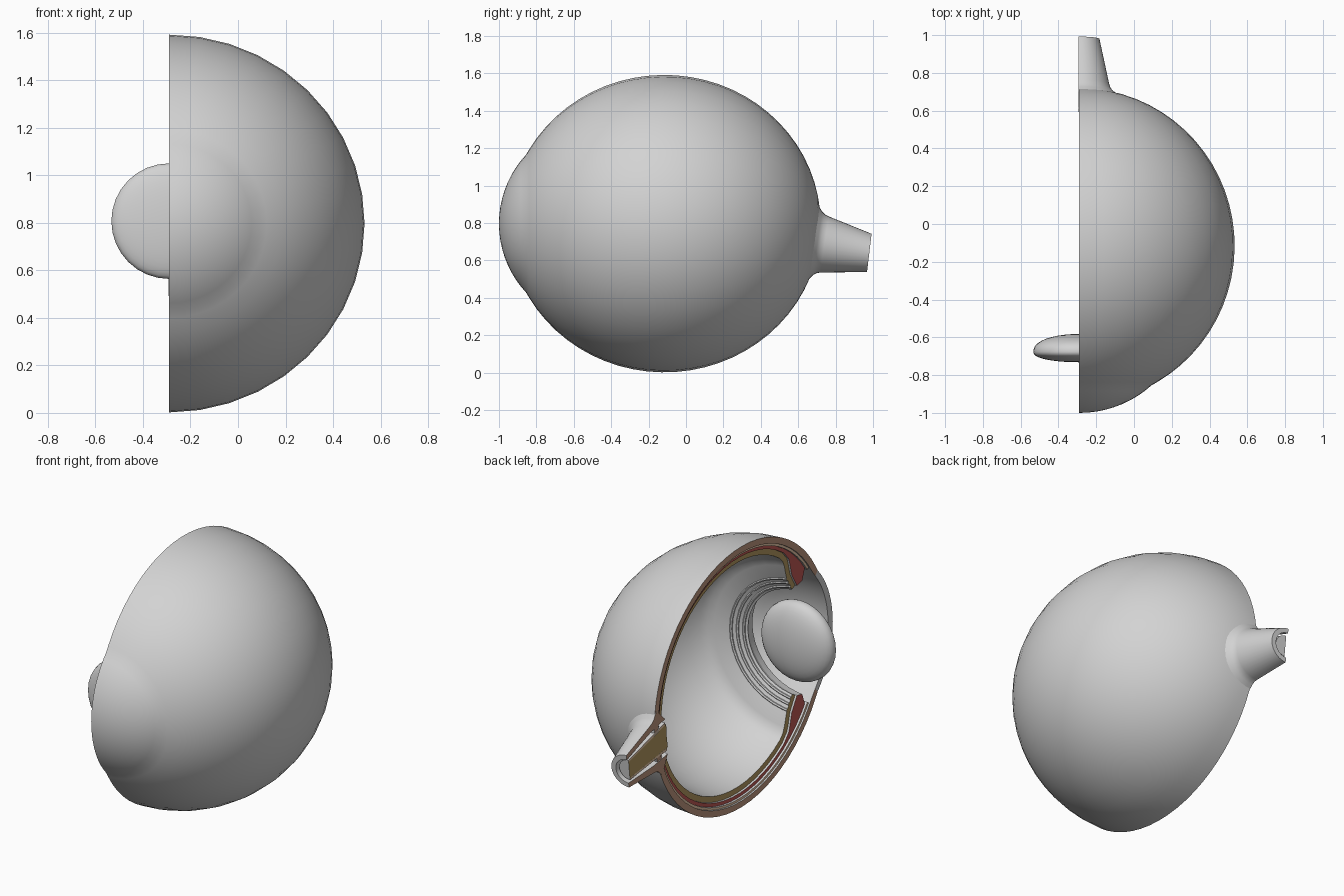
import bpy, bmesh, math

if "Cube" in bpy.data.objects:
    bpy.data.objects.remove(bpy.data.objects["Cube"], do_unlink=True)

CUT_X, AXIS_Z, GLOBE_Y = -0.29, 0.797, -0.115   # cutting plane and globe centre
WIDE, LONG = 1.035, 1.05                        # globe is wider and longer than tall
RADIUS = 0.795


def material(name, rgb):
    m = bpy.data.materials.new(name)
    m.use_nodes = True
    m.diffuse_color = (*rgb, 1)
    m.node_tree.nodes["Principled BSDF"].inputs["Base Color"].default_value = (*rgb, 1)
    return m


GREY = material("surface grey", (0.65, 0.65, 0.65))
BROWN = material("outer wall brown", (0.52, 0.31, 0.21))
TAN = material("pale tan", (0.95, 0.68, 0.47))
RED = material("vessel red", (0.52, 0.1, 0.09))
OLIVE = material("inner wall olive", (0.46, 0.32, 0.12))


def arc(radius, start, end, n):
    """Points (y, r) on the globe; angle is measured from the back."""
    pts = []
    for i in range(n + 1):
        a = math.radians(start + (end - start) * i / n)
        pts.append((GLOBE_Y + LONG * radius * math.cos(a), radius * math.sin(a)))
    return pts


def finish(name, bm, mats):
    bmesh.ops.remove_doubles(bm, verts=bm.verts, dist=1e-5)
    bmesh.ops.recalc_face_normals(bm, faces=bm.faces)
    me = bpy.data.meshes.new(name)
    bm.to_mesh(me)
    bm.free()
    ob = bpy.data.objects.new(name, me)
    bpy.context.collection.objects.link(ob)
    for m in mats:
        me.materials.append(m)
    bpy.ops.object.select_all(action='DESELECT')
    ob.select_set(True)
    bpy.context.view_layer.objects.active = ob
    bpy.ops.object.shade_smooth_by_angle(angle=math.radians(32))


def globe_place(y, r, a):
    return (CUT_X + WIDE * r * math.cos(a), y, AXIS_Z + r * math.sin(a))


def nerve_place(y, r, a):
    # The nerve slopes down; its root follows the globe and its end is slanted
    dx, dz = 1.08 * r * math.cos(a), r * math.sin(a)
    z = 0.69 - 0.19 * (y - 0.72) + dz
    if y > 0.9:
        y += 0.12 * dz
    else:
        bulge = RADIUS ** 2 - (dx / WIDE) ** 2 - (z - AXIS_Z) ** 2
        y += GLOBE_Y + LONG * math.sqrt(bulge) - 0.7
    return (CUT_X - 0.003 + dx, y, z)


def half_shell(name, outer, inner, cut_mat, place=globe_place, recess=0.0, grey_from=999):
    """Half revolution of the band between two matching profiles, capped on the cut.
    Cap faces from index grey_from on stay grey; recess sets the cut back."""
    bm = bmesh.new()
    steps = 20
    profile = outer + inner[::-1]
    n, k = len(profile), len(outer)
    rings = []
    for s in range(steps + 1):
        a = math.pi * (s / steps - 0.5)
        ring = []
        for y, r in profile:
            x, py, z = place(y, r, a)
            ring.append(bm.verts.new((max(x, CUT_X - 0.003 + recess), py, z)))
        rings.append(ring)
    for s in range(steps):
        for i in range(n):
            j = (i + 1) % n
            bm.faces.new((rings[s][i], rings[s][j], rings[s + 1][j], rings[s + 1][i]))
    for ring in (rings[0], rings[-1]):
        for i in range(k - 1):
            f = bm.faces.new((ring[i], ring[i + 1], ring[n - 2 - i], ring[n - 1 - i]))
            f.material_index = 1 if i < grey_from else 0
    finish(name, bm, [GREY, cut_mat])


# Outer wall running on into the clear front dome
R, n = 0.542, 9
dome, dome_inner = [], []
for i in range(n + 1):
    a = math.radians(43) * (1 - i / n)
    y, r = -1.0 + R * (1 - math.cos(a)), R * math.sin(a)
    dome.append((y, r))
    dome_inner.append((-0.955 + (y + 1.0) * 0.85, r * 0.93))
half_shell("outer_wall_and_front_dome", arc(RADIUS, 0, 150, 28) + dome,
           arc(0.757, 0, 149, 28) + dome_inner, BROWN, grey_from=29)

# Pale layer beneath the outer wall
half_shell("pale_layer", arc(0.757, 0, 147, 26), arc(0.742, 0, 147, 26), TAN, recess=0.012)

# Vascular layer, thickening into a wedge around the lens
red_outer = arc(0.742, 0, 126, 22) + arc(0.742, 132, 146, 2) + [(-0.735, 0.345)]
red_inner = arc(0.72, 0, 126, 22) + [(-0.605, 0.53), (-0.615, 0.50), (-0.635, 0.42), (-0.685, 0.335)]
half_shell("vascular_layer", red_outer, red_inner, RED, recess=0.024)

# Inner lining, with a step where the wedge begins
lining = arc(0.685, 0, 126, 22) + [(-0.565, 0.525), (-0.58, 0.49), (-0.602, 0.41), (-0.655, 0.32)]
half_shell("inner_lining", red_inner, lining, OLIVE, recess=0.036)

# Fine folds around the lens opening
for i, (y, r) in enumerate([(-0.61, 0.40), (-0.628, 0.37), (-0.645, 0.34)]):
    ring = [(y + 0.009 * math.cos(t * math.pi / 3), r + 0.009 * math.sin(t * math.pi / 3))
            for t in range(6)]
    half_shell(f"lens_fold_{i + 1}", ring[:4], [ring[0], ring[5], ring[4], ring[3]],
               OLIVE, recess=0.036)

# Nerve sheath with a flared root, and the core inside it
sheath = [(0.688, 0.205), (0.701, 0.188), (0.711, 0.17), (0.725, 0.157), (0.745, 0.15), (0.98, 0.102)]
bore = [(0.60, 0.11), (0.63, 0.11), (0.66, 0.11), (0.70, 0.108), (0.745, 0.106), (0.98, 0.074)]
half_shell("nerve_sheath", sheath, bore, BROWN, nerve_place)
half_shell("nerve_pale_layer", [(0.60, 0.088), (0.965, 0.062)], [(0.60, 0.073), (0.965, 0.05)],
           TAN, nerve_place)
half_shell("nerve_core", [(0.59, 0.073), (0.965, 0.05)], [(0.59, 0.0), (0.965, 0.0)],
           OLIVE, nerve_place)

# Whole lens, flatter at the front than at the back, with a blunt rim
bm = bmesh.new()
bmesh.ops.create_uvsphere(bm, u_segments=32, v_segments=20, radius=1)
for v in bm.verts:
    x, y, z = v.co
    depth = 0.055 if z < 0 else 0.095
    v.co = (CUT_X + 0.243 * x, -0.677 + math.copysign(depth * abs(z) ** 0.85, z),
            0.807 + 0.243 * y)
finish("lens", bm, [GREY])
